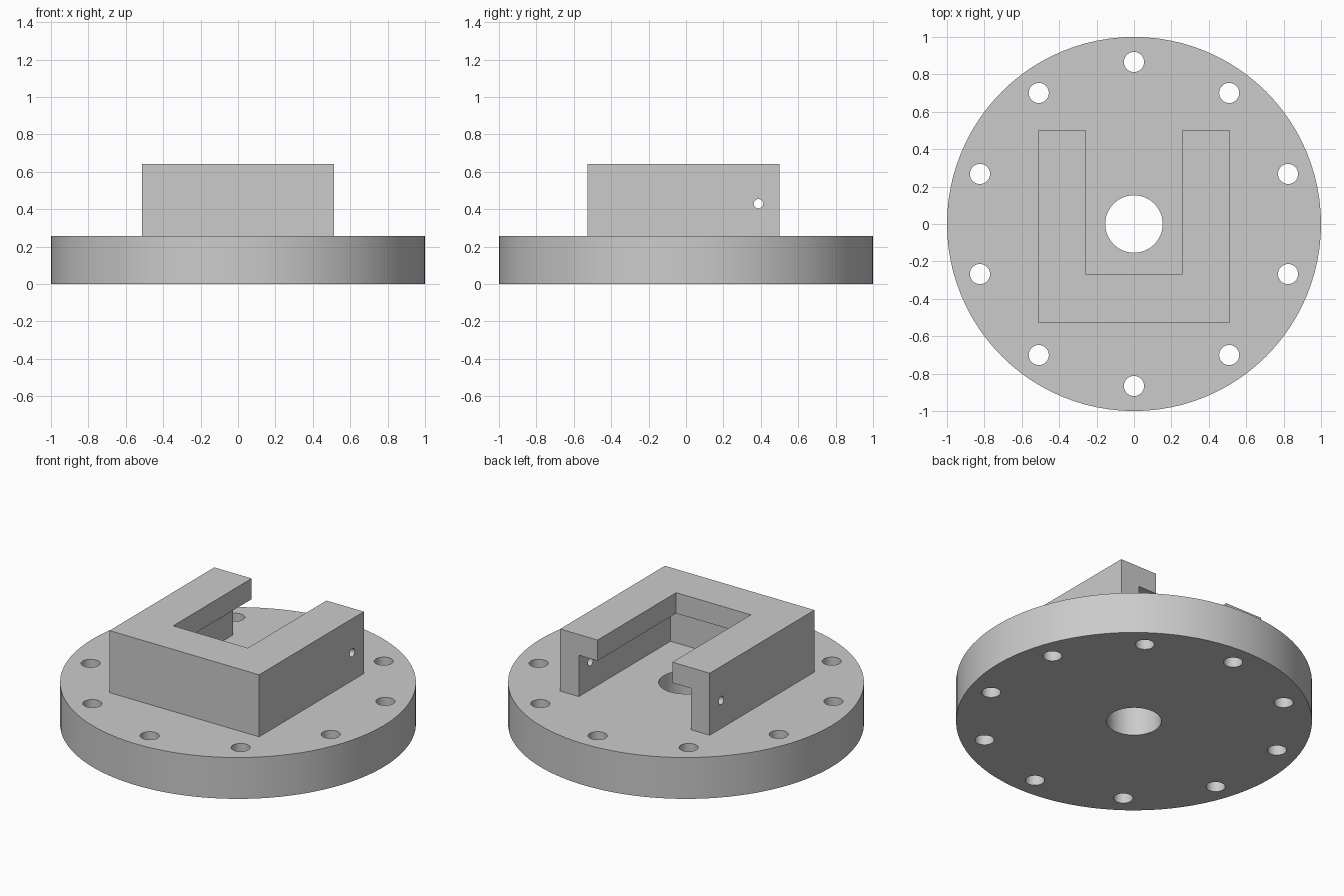
import bpy
import math

if "Cube" in bpy.data.objects:
    bpy.data.objects.remove(bpy.data.objects["Cube"], do_unlink=True)

U = 1 / 39            # one design unit
BASE_TOP = 10 * U
BLOCK_TOP = 25 * U
FRONT = -20.5 * U
BACK = 19.5 * U

grey = bpy.data.materials.new("plain_grey")
grey.use_nodes = True
colour = (0.6, 0.6, 0.6, 1)
grey.diffuse_color = colour
grey.node_tree.nodes["Principled BSDF"].inputs["Base Color"].default_value = colour


def box(name, x, y0, y1, z0, z1):
    """Box of half width x, centred on the x axis."""
    bpy.ops.mesh.primitive_cube_add(size=1, location=(0, (y0 + y1) / 2, (z0 + z1) / 2))
    ob = bpy.context.object
    ob.name = name
    ob.scale = (2 * x, y1 - y0, z1 - z0)
    bpy.ops.object.transform_apply(location=True, rotation=True, scale=True)
    return ob


def cylinder(name, radius, depth, location, sides, rotation=(0, 0, 0)):
    bpy.ops.mesh.primitive_cylinder_add(vertices=sides, radius=radius, depth=depth,
                                        location=location, rotation=rotation)
    ob = bpy.context.object
    ob.name = name
    bpy.ops.object.transform_apply(location=True, rotation=True, scale=True)
    return ob


def cut(target, cutter):
    """Subtract the cutter from the target and discard it."""
    mod = target.modifiers.new("cut", 'BOOLEAN')
    mod.operation = 'DIFFERENCE'
    mod.solver = 'EXACT'
    mod.object = cutter
    bpy.ops.object.select_all(action='DESELECT')
    target.select_set(True)
    bpy.context.view_layer.objects.active = target
    bpy.ops.object.modifier_apply(modifier=mod.name)
    bpy.data.objects.remove(cutter, do_unlink=True)


def finish(ob):
    ob.data.materials.clear()
    ob.data.materials.append(grey)
    bpy.ops.object.select_all(action='DESELECT')
    ob.select_set(True)
    bpy.context.view_layer.objects.active = ob
    bpy.ops.object.shade_smooth_by_angle(angle=math.radians(30))


# Round flange with a centre bore and a ring of bolt holes
flange = cylinder("flange", 1, BASE_TOP, (0, 0, BASE_TOP / 2), 96)
cut(flange, cylinder("bore_cutter", 6 * U, 1, (0, 0, 0), 48))
for i in range(10):
    a = math.radians(90 + 36 * i)
    spot = (0.866 * math.cos(a), 0.866 * math.sin(a), 0)
    cut(flange, cylinder("bolt_cutter", 2.1 * U, 1, spot, 32))
finish(flange)

# U-shaped bracket: open slot on top, wider pocket under the lip
bracket = box("slotted_bracket", 20 * U, FRONT, BACK, BASE_TOP, BLOCK_TOP)
cut(bracket, box("slot_cutter", 10 * U, FRONT + 10 * U, 1, 0, 1))
cut(bracket, box("pocket_cutter", 15 * U, FRONT + 5 * U, 1, 0, BLOCK_TOP - 5 * U))

# Cross pin hole through both arms
cut(bracket, cylinder("pin_cutter", 0.025, 2, (0, 0.387, 0.429), 24,
                      (0, math.pi / 2, 0)))
finish(bracket)
